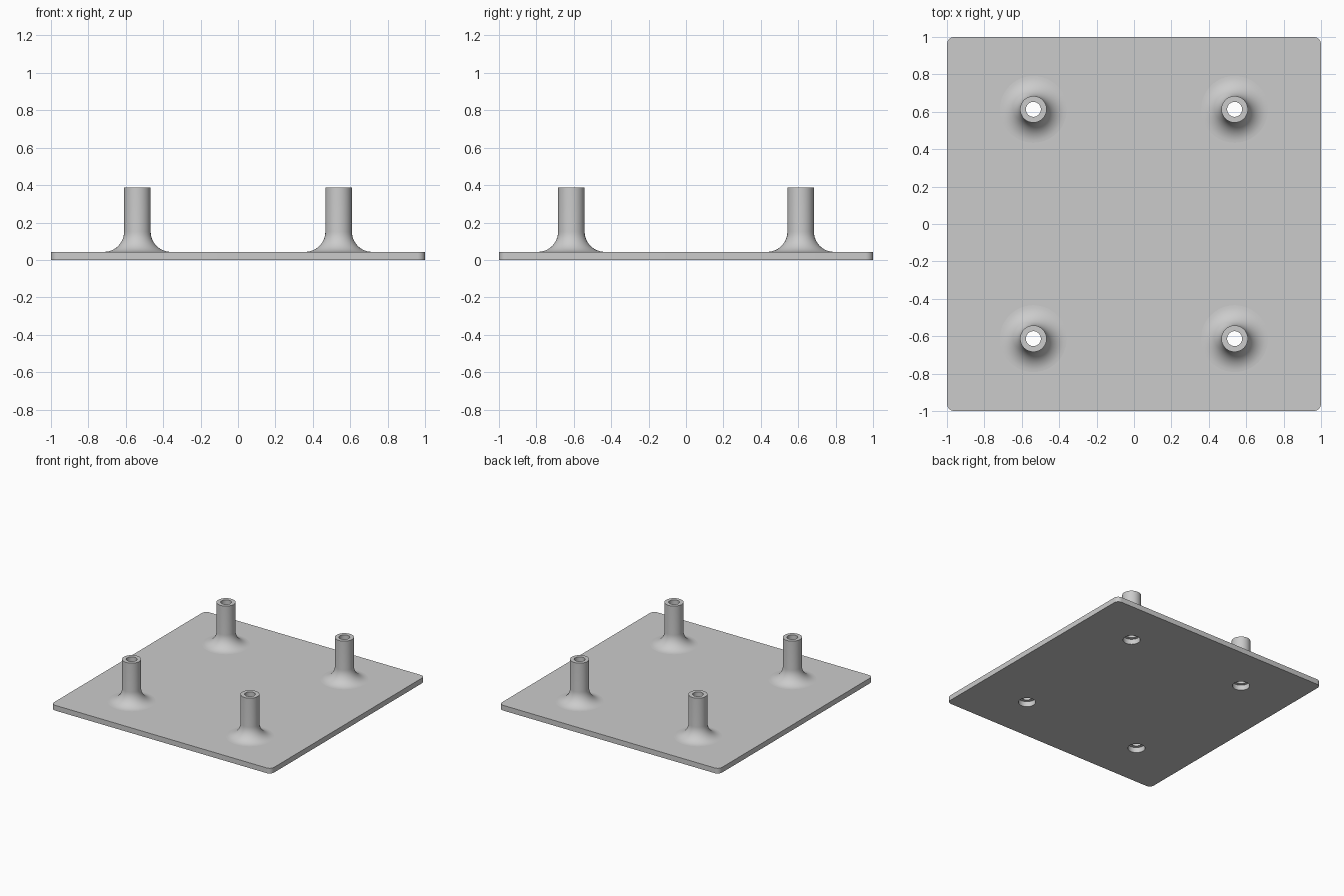
import bpy, bmesh, math

if "Cube" in bpy.data.objects:
    bpy.data.objects.remove(bpy.data.objects["Cube"])

T, H = 0.043, 0.388            # plate thickness, total height
PX, PY = 0.538, 0.613          # standoff positions
R, BORE, RECESS = 0.071, 0.04, 0.065
FIL = 0.108                    # fillet radius at the standoff foot
CORNER = 0.04
SEG = 48

grey = bpy.data.materials.new("light grey")
grey.diffuse_color = (0.6, 0.6, 0.6, 1)
grey.use_nodes = True
grey.node_tree.nodes["Principled BSDF"].inputs["Base Color"].default_value = grey.diffuse_color


def finish(bm, name):
    mesh = bpy.data.meshes.new(name)
    bm.to_mesh(mesh)
    bm.free()
    mesh.materials.append(grey)
    ob = bpy.data.objects.new(name, mesh)
    bpy.context.collection.objects.link(ob)
    bpy.ops.object.select_all(action='DESELECT')
    ob.select_set(True)
    bpy.context.view_layer.objects.active = ob
    bpy.ops.object.shade_smooth_by_angle(angle=math.radians(30))
    return ob


def circle(cx, cy, r):
    return [(cx + r * math.cos(2 * math.pi * i / SEG),
             cy + r * math.sin(2 * math.pi * i / SEG)) for i in range(SEG)]


def loop(bm, pts, z):
    vs = [bm.verts.new((x, y, z)) for x, y in pts]
    es = [bm.edges.new((vs[i - 1], vs[i])) for i in range(len(vs))]
    return vs, es


centres = [(sx * PX, sy * PY) for sx in (-1, 1) for sy in (-1, 1)]

# Base plate: rounded square with four openings
outline = []
for k, (sx, sy) in enumerate([(1, 1), (-1, 1), (-1, -1), (1, -1)]):
    for i in range(9):
        a = math.pi / 2 * (k + i / 8)
        outline.append((sx * (1 - CORNER) + CORNER * math.cos(a),
                        sy * (1 - CORNER) + CORNER * math.sin(a)))
bm = bmesh.new()
rims = []
for z, hole, up in ((0, RECESS, -1), (T, R + FIL, 1)):
    rim, edges = loop(bm, outline, z)
    rims.append(rim)
    for cx, cy in centres:
        edges += loop(bm, circle(cx, cy, hole), z)[1]
    made = bmesh.ops.triangle_fill(bm, edges=edges, use_beauty=True, normal=(0, 0, up))
    for f in made["geom"]:
        if isinstance(f, bmesh.types.BMFace):
            f.normal_update()
            if f.normal.z * up < 0:
                f.normal_flip()
low, top = rims
for i in range(len(low)):
    bm.faces.new((low[i - 1], low[i], top[i], top[i - 1]))
finish(bm, "base_plate")

# Standoffs: filleted foot, tube, through bore and recess underneath
profile = []
for i in range(13):
    a = math.pi / 2 * i / 12
    profile.append((R + FIL * (1 - math.sin(a)), T + FIL * (1 - math.cos(a))))
profile += [(R, H), (BORE, H), (BORE, T), (RECESS, T), (RECESS, 0)]
for n, (cx, cy) in enumerate(centres):
    bm = bmesh.new()
    rings = [[bm.verts.new((x, y, z)) for x, y in circle(cx, cy, r)] for r, z in profile]
    for a, b in zip(rings, rings[1:]):
        for i in range(SEG):
            bm.faces.new((a[i - 1], a[i], b[i], b[i - 1]))
    finish(bm, f"standoff_{n + 1}")
